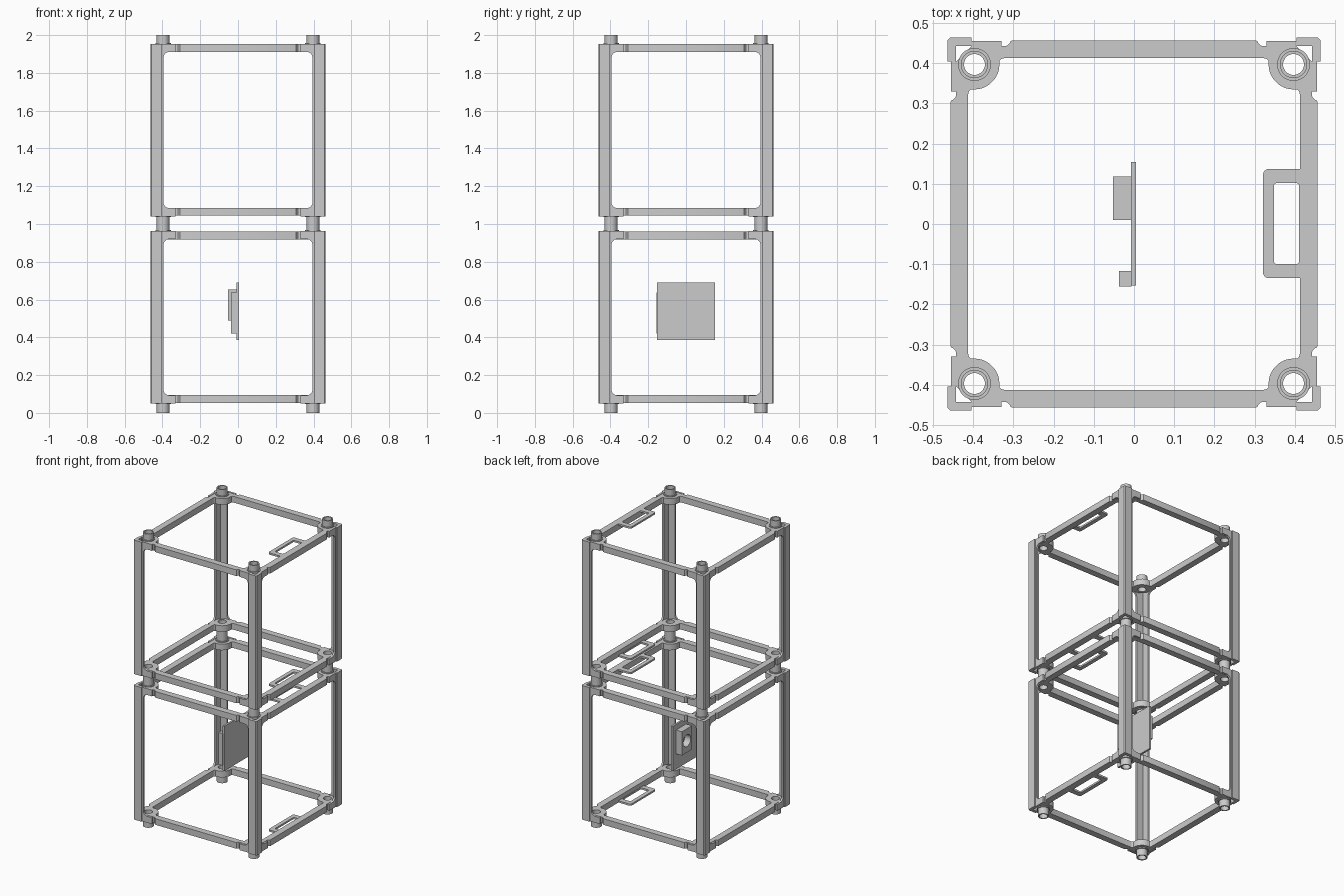
import bpy
from math import sin, cos, pi
from mathutils import Matrix

if "Cube" in bpy.data.objects:
    bpy.data.objects.remove(bpy.data.objects["Cube"])

C = 0.397            # tube centre offset
Z0, Z1 = 0.05, 0.963  # rail ends of one unit
MID = (Z0 + Z1) / 2
STEP = 0.991         # stacking distance


def arc(cx, cy, r, a0, a1, n=6):
    return [(cx + r * cos(a0 + (a1 - a0) * i / n), cy + r * sin(a0 + (a1 - a0) * i / n))
            for i in range(n + 1)]


def circle(cx, cy, r, n=32):
    return arc(cx, cy, r, 0, 2 * pi, n)[:-1]


def rounded(x0, y0, x1, y1, r):
    return (arc(x1 - r, y1 - r, r, 0, pi / 2) + arc(x0 + r, y1 - r, r, pi / 2, pi)
            + arc(x0 + r, y0 + r, r, pi, 1.5 * pi) + arc(x1 - r, y0 + r, r, 1.5 * pi, 2 * pi))


def prism(name, loops, w0, w1, matrix=Matrix()):
    """Extrude filled outlines (inner loops become holes) from w0 to w1."""
    cu = bpy.data.curves.new(name, 'CURVE')
    cu.dimensions = '2D'
    cu.fill_mode = 'BOTH'
    cu.extrude = (w1 - w0) / 2
    for pts in loops:
        s = cu.splines.new('POLY')
        s.points.add(len(pts) - 1)
        for p, (x, y) in zip(s.points, pts):
            p.co = (x, y, 0, 1)
        s.use_cyclic_u = True
    ob = bpy.data.objects.new(name, cu)
    bpy.context.collection.objects.link(ob)
    bpy.ops.object.select_all(action='DESELECT')
    ob.select_set(True)
    bpy.context.view_layer.objects.active = ob
    bpy.ops.object.convert(target='MESH')
    ob = bpy.context.view_layer.objects.active
    ob.data.transform(matrix @ Matrix.Translation((0, 0, (w0 + w1) / 2)))
    bpy.ops.object.shade_smooth_by_angle(angle=0.6)
    return ob


def four_turns(pts):
    out = []
    for _ in range(4):
        out += pts
        pts = [(y, -x) for x, y in pts]
    return out


def diagonal(half):
    return half + [(y, x) for x, y in reversed(half)]


# Ring frame outline: notched, chamfered outside; round corner pads inside
outer = four_turns(diagonal([(.302, .457), (.307, .455), (.311, .448), (.318, .443), (.404, .443)]))
pad = [(.322, .413), (.330, .411), (.335, .406)] + arc(C, C, .062, pi, 1.25 * pi, 6)
inner = four_turns(diagonal(pad[:-1]))
corners = [(sx * C, sy * C) for sx in (-1, 1) for sy in (-1, 1)]
frame_loops = [outer, inner] + [circle(x, y, .034) for x, y in corners]

# Side loop on the +x bar
handle_loops = [rounded(.321, -.135, .425, .137, .015), rounded(.348, -.100, .411, .102, .008)]

# Corner rail section
rail = [(.404, .464), (.458, .464), (.464, .458), (.464, .404), (.444, .404), (.444, .444), (.404, .444)]

# Flange beside each rail, flared where it meets the ring frames
low = [(.446, Z0), (.33, Z0), (.33, Z0 + .043)] + \
    [(x, z) for x, z in arc(.364, Z0 + .073, .03, 1.5 * pi, 2 * pi)]
flange = low + [(x, 2 * MID - z) for x, z in reversed(low)]
stand = Matrix.Rotation(pi / 2, 4, 'X')
cyclic = Matrix(((0, 0, 1, 0), (1, 0, 0, 0), (0, 1, 0, 0), (0, 0, 0, 1)))

for unit, label in enumerate(("lower", "upper")):
    lift = Matrix.Translation((0, 0, unit * STEP))
    # Bottom and top ring frames with their loops
    prism(label + "_bottom_frame", [*frame_loops], .053, .095, lift)
    prism(label + "_top_frame", [*frame_loops], .919, .961, lift)
    prism(label + "_bottom_loop", handle_loops, .053, .065, lift)
    prism(label + "_top_loop", handle_loops, .949, .961, lift)
    # Joining tubes and collars
    for x, y in corners:
        prism(label + "_foot_tube", [circle(x, y, .034), circle(x, y, .026)], 0, .095, lift)
        prism(label + "_top_tube", [circle(x, y, .034), circle(x, y, .026)], .919, 1.009, lift)
        ring = [circle(x, y, .041), circle(x, y, .034)]
        prism(label + "_foot_collar", ring, .047, .053, lift)
        prism(label + "_top_collar", ring, .961, .967, lift)
    # Corner rails and flanges
    for k in range(4):
        m = lift @ Matrix.Rotation(k * pi / 2, 4, 'Z')
        prism(label + "_corner_rail", [rail], Z0, Z1, m)
        prism(label + "_flange_a", [flange], -.456, -.443, m @ stand)
        prism(label + "_flange_b", [flange], .443, .456, m @ cyclic)


# Upright board with a holed block and a strip
def board_part(name, loops, x0, x1):
    prism(name, loops, x0, x1, cyclic)


def rect(y0, z0, y1, z1):
    return [(y0, z0), (y1, z0), (y1, z1), (y0, z1)]


board_part("board", [rect(-.153, .385, .154, .69)], -.008, .005)
board_part("board_block", [rect(.010, .49, .118, .652), circle(.064, .571, .04)], -.052, -.008)
board_part("board_strip", [rect(-.156, .42, -.117, .638)], -.037, -.006)
